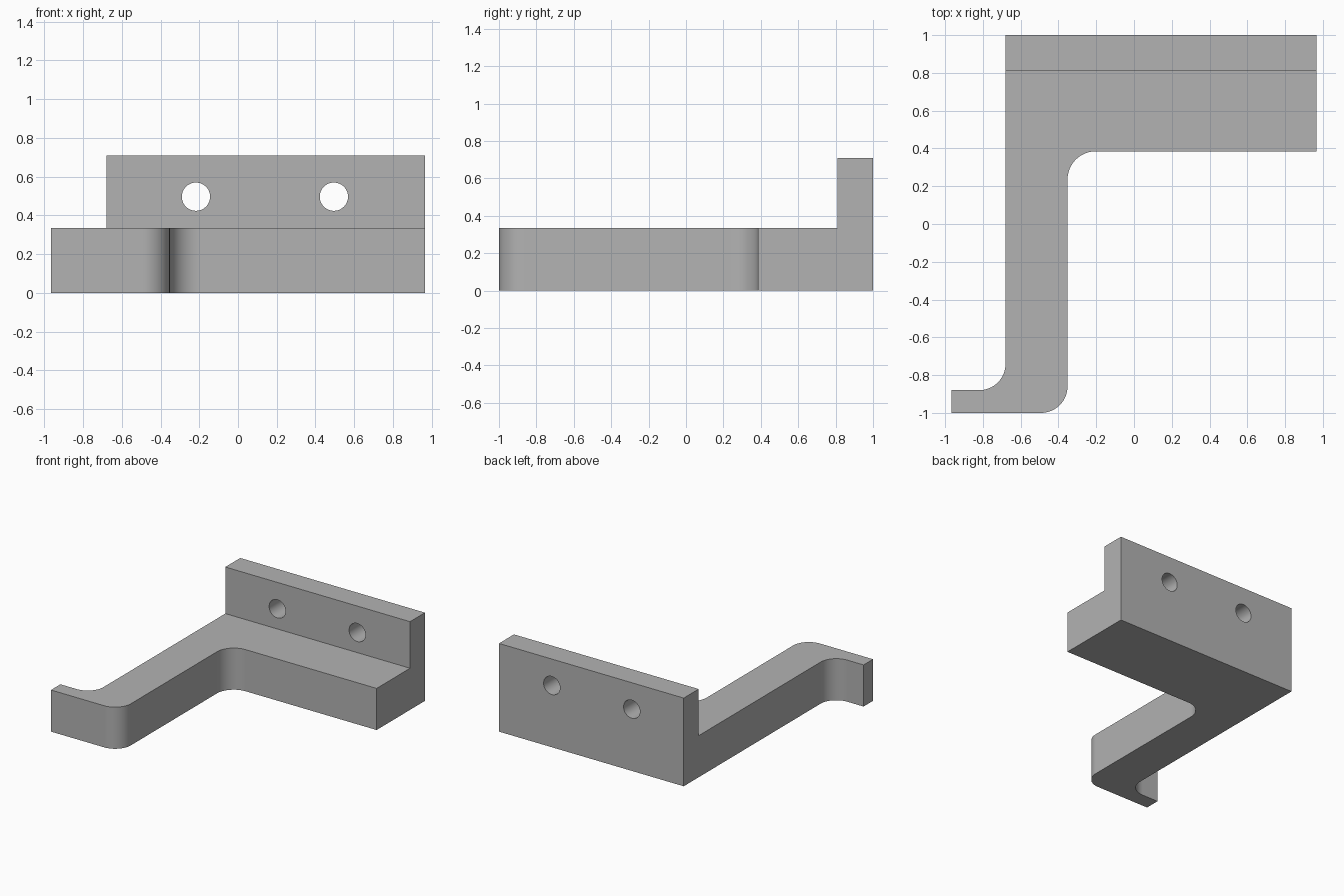
import bpy
import bmesh
import math
from mathutils import Matrix, Vector

cube = bpy.data.objects.get("Cube")
if cube:
    bpy.data.objects.remove(cube, do_unlink=True)

BASE_H, WALL_H, WALL_Y = 0.335, 0.71, 0.81
HOLE_R, HOLE_Z = 0.073, 0.497
ARC_STEPS = 16

grey = bpy.data.materials.new("plain grey")
grey.use_nodes = True
colour = (0.45, 0.45, 0.45, 1)
grey.diffuse_color = colour
grey.node_tree.nodes["Principled BSDF"].inputs["Base Color"].default_value = colour


def make_object(name, bm):
    mesh = bpy.data.meshes.new(name)
    bm.to_mesh(mesh)
    bm.free()
    mesh.materials.append(grey)
    obj = bpy.data.objects.new(name, mesh)
    bpy.context.collection.objects.link(obj)
    return obj


def rounded_outline(corners):
    """Replace each right-angled corner that has a radius with an arc."""
    points = []
    for i, (x, y, r) in enumerate(corners):
        p = Vector((x, y, 0))
        if not r:
            points.append(p)
            continue
        before = Vector((*corners[i - 1][:2], 0))
        after = Vector((*corners[(i + 1) % len(corners)][:2], 0))
        u, v = (before - p).normalized(), (after - p).normalized()
        centre = p + r * (u + v)
        for k in range(ARC_STEPS + 1):
            t = k / ARC_STEPS * math.pi / 2
            points.append(centre - r * (v * math.cos(t) + u * math.sin(t)))
    return points


# Base plate, arm and hooked foot share one outline: x, y, corner radius
outline = rounded_outline([
    (-0.965, -1, 0), (-0.352, -1, 0.14), (-0.352, 0.385, 0.15),
    (0.965, 0.385, 0), (0.965, 1, 0), (-0.68, 1, 0),
    (-0.68, -0.88, 0.14), (-0.965, -0.88, 0)])
bm = bmesh.new()
face = bm.faces.new([bm.verts.new(p) for p in outline])
top = bmesh.ops.extrude_face_region(bm, geom=[face])
verts = [g for g in top["geom"] if isinstance(g, bmesh.types.BMVert)]
bmesh.ops.translate(bm, verts=verts, vec=(0, 0, BASE_H))

# Upright wall raised from the back strip of the plate
bmesh.ops.bisect_plane(bm, geom=bm.verts[:] + bm.edges[:] + bm.faces[:],
                       plane_co=(0, WALL_Y, 0), plane_no=(0, 1, 0))
strip = [f for f in bm.faces
         if f.calc_center_median().y > WALL_Y
         and all(v.co.z > BASE_H - 0.001 for v in f.verts)]
wall = bmesh.ops.extrude_face_region(bm, geom=strip)
verts = [g for g in wall["geom"] if isinstance(g, bmesh.types.BMVert)]
bmesh.ops.translate(bm, verts=verts, vec=(0, 0, WALL_H - BASE_H))
bmesh.ops.delete(bm, geom=[f for f in strip if f.is_valid], context="FACES_ONLY")
bmesh.ops.dissolve_limit(bm, angle_limit=math.radians(0.5),
                         verts=bm.verts[:], edges=bm.edges[:])
bmesh.ops.recalc_face_normals(bm, faces=bm.faces[:])
bracket = make_object("mounting_bracket", bm)

# Two screw holes through the wall
bm = bmesh.new()
for x in (-0.217, 0.495):
    place = Matrix.Translation((x, 0.9, HOLE_Z)) @ Matrix.Rotation(math.pi / 2, 4, "X")
    bmesh.ops.create_cone(bm, cap_ends=True, segments=48, radius1=HOLE_R,
                          radius2=HOLE_R, depth=0.5, matrix=place)
cutter = make_object("screw_hole_cutter", bm)
cutter.hide_render = True

bpy.ops.object.select_all(action="DESELECT")
bpy.context.view_layer.objects.active = bracket
bracket.select_set(True)
cut = bracket.modifiers.new("screw holes", "BOOLEAN")
cut.operation = "DIFFERENCE"
cut.solver = "EXACT"
cut.object = cutter
bpy.ops.object.modifier_apply(modifier=cut.name)
bpy.data.objects.remove(cutter, do_unlink=True)
bpy.ops.object.shade_smooth_by_angle(angle=math.radians(30))
